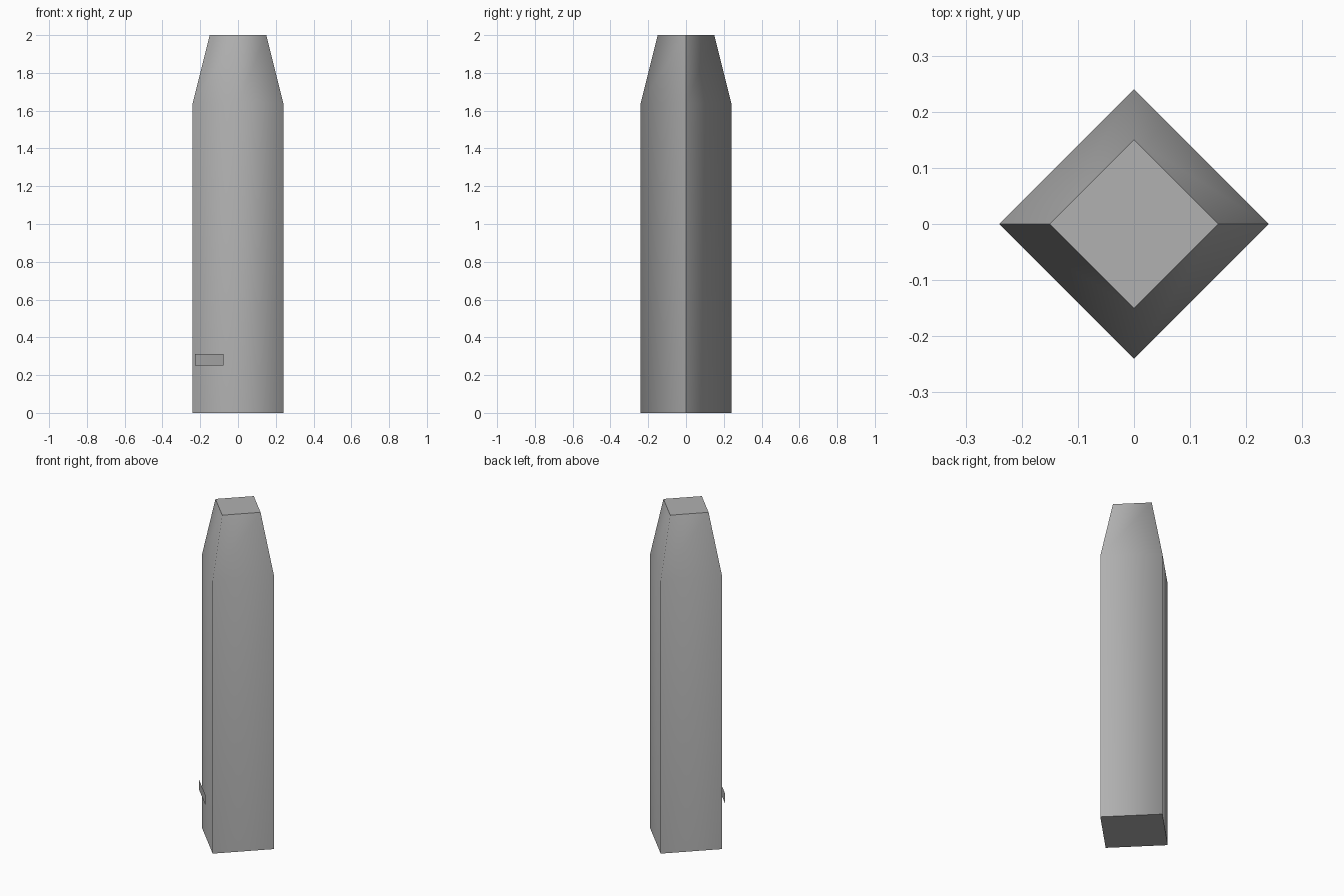
import bpy, bmesh, math
from mathutils import Matrix

if "Cube" in bpy.data.objects:
    bpy.data.objects.remove(bpy.data.objects["Cube"])

# Mid-grey surface shared by both parts
grey = bpy.data.materials.new("mid_grey")
grey.diffuse_color = (0.44, 0.44, 0.44, 1)
grey.use_nodes = True
grey.node_tree.nodes["Principled BSDF"].inputs["Base Color"].default_value = grey.diffuse_color


def finish(name, bm):
    mesh = bpy.data.meshes.new(name)
    bm.to_mesh(mesh)
    bm.free()
    mesh.materials.append(grey)
    obj = bpy.data.objects.new(name, mesh)
    bpy.context.collection.objects.link(obj)
    return obj


# Square post standing corner-forward, with a tapered top
RINGS = [(0.24, 0.0), (0.24, 1.64), (0.15, 2.0)]
bm = bmesh.new()
rings = []
for radius, z in RINGS:
    rings.append([bm.verts.new((radius * math.cos(i * math.pi / 2),
                                radius * math.sin(i * math.pi / 2), z))
                  for i in range(4)])
for low, high in zip(rings, rings[1:]):
    for i in range(4):
        j = (i + 1) % 4
        bm.faces.new((low[i], low[j], high[j], high[i])).smooth = True
caps = [bm.faces.new(rings[0][::-1]), bm.faces.new(rings[-1])]

# Sharp cap rims and side corners, soft front and back corners
for cap in caps:
    for edge in cap.edges:
        edge.smooth = False
for edge in bm.edges:
    if all(abs(v.co.y) < 1e-4 for v in edge.verts):
        edge.smooth = False
finish("post", bm)

# Small flat plate floating just off the front-left face
bm = bmesh.new()
bmesh.ops.create_grid(bm, x_segments=1, y_segments=1, size=0.5)
bmesh.ops.scale(bm, vec=(0.214, 0.06, 1), verts=bm.verts)
bmesh.ops.rotate(bm, matrix=Matrix.Rotation(math.radians(90), 3, 'X'), verts=bm.verts)
bmesh.ops.rotate(bm, matrix=Matrix.Rotation(math.radians(-45), 3, 'Z'), verts=bm.verts)
plate = finish("plate", bm)
plate.location = (-0.153, -0.121, 0.282)
